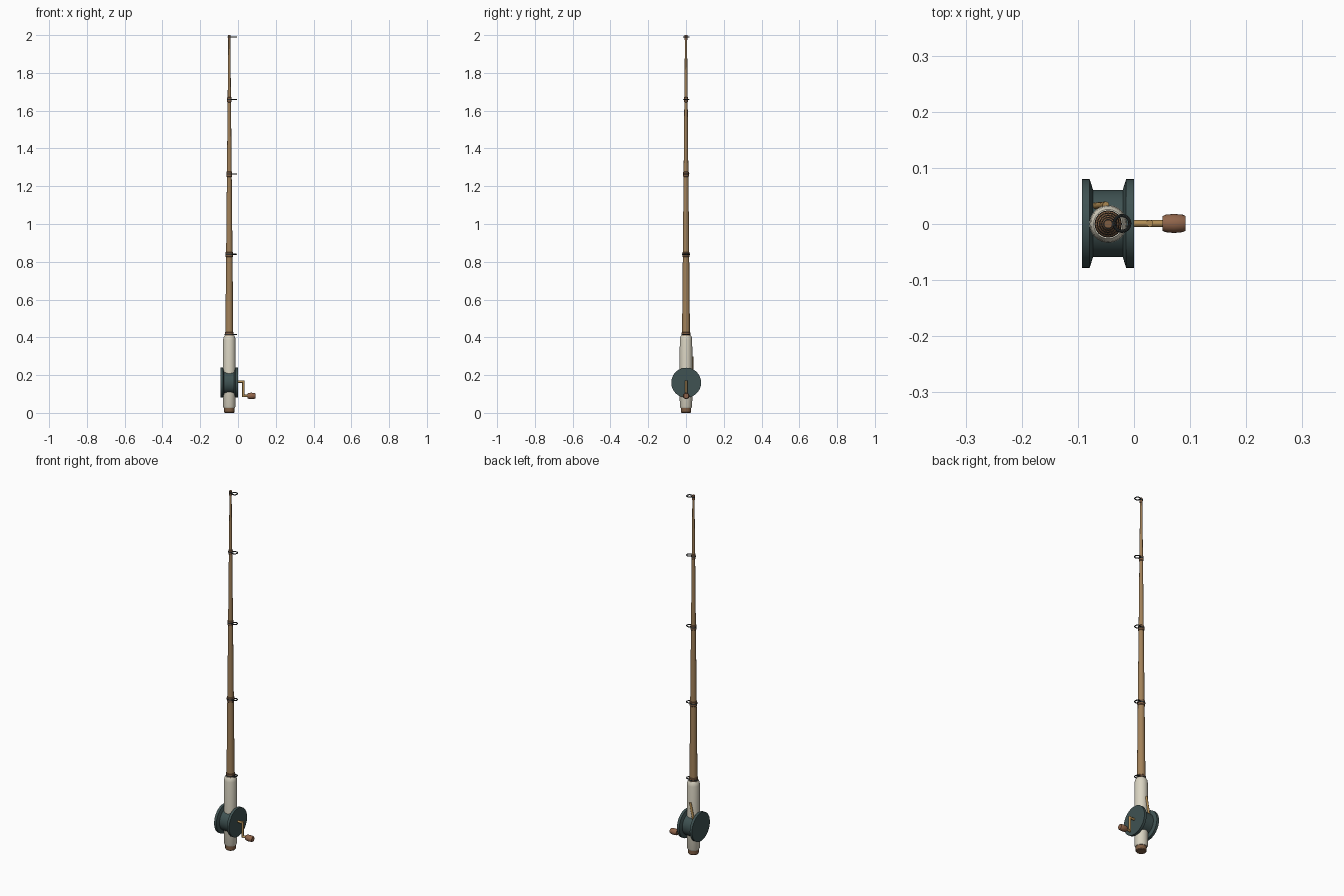
import bpy, math
from mathutils import Vector, Matrix

if "Cube" in bpy.data.objects:
    bpy.data.objects.remove(bpy.data.objects["Cube"])

CX = -0.046   # rod axis
RZ = 0.16     # reel axis height


def mat(name, rgb):
    m = bpy.data.materials.new(name)
    m.diffuse_color = (*rgb, 1)
    m.use_nodes = True
    m.node_tree.nodes["Principled BSDF"].inputs["Base Color"].default_value = m.diffuse_color
    return m


WOOD = mat("wood", (0.36, 0.22, 0.10))
DARK_WOOD = mat("dark_wood", (0.21, 0.11, 0.055))
CREAM = mat("cream_grip", (0.70, 0.66, 0.54))
TEAL = mat("dark_reel", (0.05, 0.085, 0.085))
BRASS = mat("brass", (0.45, 0.27, 0.09))
KNOB = mat("knob_wood", (0.28, 0.13, 0.07))
METAL = mat("guide_metal", (0.025, 0.03, 0.03))


def finish(ob, name, material):
    ob.name = name
    ob.data.materials.clear()
    ob.data.materials.append(material)
    bpy.ops.object.select_all(action='DESELECT')
    ob.select_set(True)
    bpy.context.view_layer.objects.active = ob
    bpy.ops.object.shade_smooth_by_angle(angle=math.radians(35))
    return ob


def lathe(name, profile, material, origin, axis='Z', n=24):
    """Solid of revolution from (radius, height) pairs."""
    verts, faces = [], []
    for r, h in profile:
        for i in range(n):
            a = 2 * math.pi * i / n
            verts.append((r * math.cos(a), r * math.sin(a), h))
    for j in range(len(profile) - 1):
        for i in range(n):
            k = (i + 1) % n
            faces.append((j*n + i, j*n + k, (j+1)*n + k, (j+1)*n + i))
    faces.append(tuple(reversed(range(n))))
    faces.append(tuple(range((len(profile)-1) * n, len(profile) * n)))
    me = bpy.data.meshes.new(name)
    me.from_pydata(verts, [], faces)
    if axis == 'X':
        me.transform(Matrix.Rotation(math.pi / 2, 4, 'Y'))
    me.transform(Matrix.Translation(origin))
    ob = bpy.data.objects.new(name, me)
    bpy.context.collection.objects.link(ob)
    return finish(ob, name, material)


def bar(name, a, b, r, material, n=12):
    a, b = Vector(a), Vector(b)
    bpy.ops.mesh.primitive_cylinder_add(vertices=n, radius=r, depth=(b - a).length,
                                        location=(a + b) / 2)
    ob = bpy.context.object
    ob.rotation_euler = (b - a).to_track_quat('Z', 'Y').to_euler()
    return finish(ob, name, material)


def rod_radius(z):
    return 0.021 + (z - 0.41) / 1.58 * (0.0055 - 0.021)


base = (CX, 0, 0)

# Butt cap, grip and tapered rod
lathe("butt_cap", [(0.024, 0), (0.027, 0.004), (0.027, 0.03)], DARK_WOOD, base)
lathe("grip", [(0.029, 0.026), (0.033, 0.034), (0.0335, 0.2), (0.033, 0.385),
               (0.031, 0.40), (0.026, 0.409)], CREAM, base, n=32)
lathe("rod", [(rod_radius(z), z) for z in (0.40, 0.84, 1.26, 1.65, 1.995)],
      WOOD, base, n=16)
lathe("tip_cap", [(0.0075, 1.975), (0.0075, 2.0)], DARK_WOOD, base, n=16)

# Line guides with wrapped bindings
for i, z in enumerate((0.415, 0.84, 1.265, 1.66, 1.99)):
    r = rod_radius(z)
    if i < 4:
        w = r + 0.0025
        lathe(f"binding_{i}", [(r, z - 0.016), (w, z - 0.013), (w, z + 0.010),
                               (r, z + 0.013)], DARK_WOOD, base, n=16)
    lathe(f"guide_clamp_{i}", [(r + 0.0035, z - 0.003), (r + 0.0035, z + 0.003)],
          METAL, base, n=16)
    bpy.ops.mesh.primitive_torus_add(major_radius=0.014, minor_radius=0.0028,
                                     major_segments=24, minor_segments=8,
                                     location=(CX + 0.0245, 0.001, z))
    finish(bpy.context.object, f"guide_ring_{i}", METAL)
    bar(f"guide_stem_{i}", (CX, 0, z), (CX + 0.012, 0, z), 0.0025, METAL, 8)

# Reel spool: two flanges sloping into a thick core
lathe("reel_spool", [(0.079, -0.093), (0.079, -0.079), (0.060, -0.073),
                     (0.060, -0.020), (0.079, -0.014), (0.079, 0)],
      TEAL, (0, 0.001, RZ), 'X', 48)

# Release lever leaning behind the grip
bar("release_lever", (-0.072, 0.032, 0.19), (-0.050, 0.034, 0.298), 0.006, BRASS)

# Crank: axle stub, arm, handle pin and barrel knob
bar("crank_axle", (0.0, 0.001, 0.165), (0.028, 0.001, 0.165), 0.0062, BRASS)
bar("crank_arm", (0.028, 0.001, 0.171), (0.028, 0.001, 0.084), 0.0062, BRASS)
bar("crank_pin", (0.028, 0.001, 0.09), (0.06, 0.001, 0.09), 0.0062, BRASS)
lathe("crank_knob", [(0.013, 0.051), (0.0155, 0.056), (0.017, 0.071),
                     (0.0155, 0.087), (0.013, 0.092)], KNOB, (0, 0.001, 0.09), 'X', 20)
